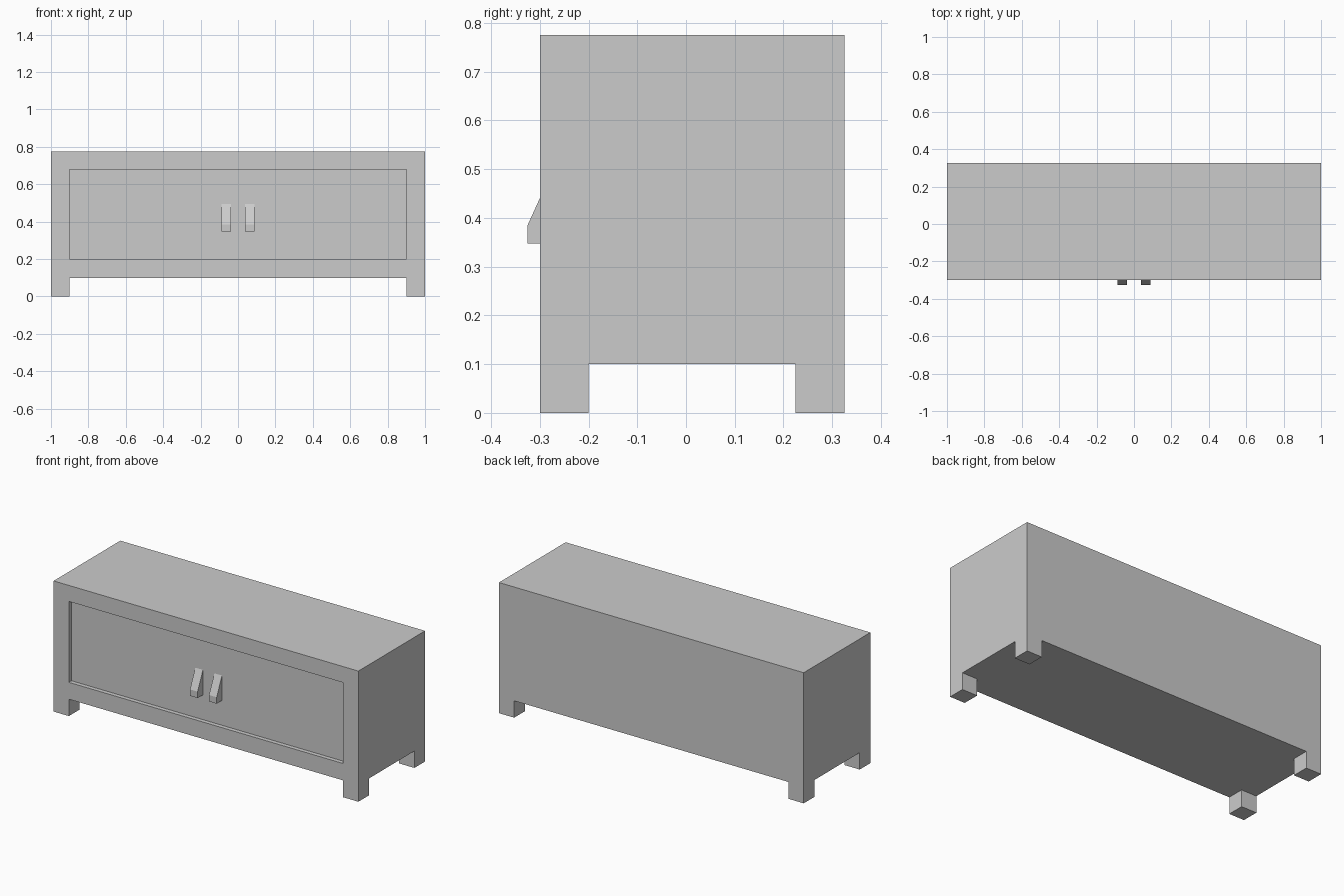
import bpy, bmesh
from mathutils import Matrix, Vector

if "Cube" in bpy.data.objects:
    bpy.data.objects.remove(bpy.data.objects["Cube"])


def add_object(name, bm):
    bmesh.ops.recalc_face_normals(bm, faces=bm.faces)
    mesh = bpy.data.meshes.new(name)
    bm.to_mesh(mesh)
    bm.free()
    obj = bpy.data.objects.new(name, mesh)
    bpy.context.collection.objects.link(obj)
    return obj


def cut(bm, co, no):
    bmesh.ops.bisect_plane(bm, geom=bm.verts[:] + bm.edges[:] + bm.faces[:],
                           plane_co=co, plane_no=no)


def push(bm, faces, offset):
    new = bmesh.ops.extrude_discrete_faces(bm, faces=faces)["faces"]
    bmesh.ops.translate(bm, verts=list({v for f in new for v in f.verts}), vec=offset)


# Cabinet body: box sliced along leg and door lines
FRONT, BACK, FLOOR, TOP = -0.3, 0.325, 0.1, 0.775
bm = bmesh.new()
bmesh.ops.create_cube(bm, size=1, matrix=(
    Matrix.Translation((0, (FRONT + BACK) / 2, (FLOOR + TOP) / 2))
    @ Matrix.Diagonal((2, BACK - FRONT, TOP - FLOOR, 1))))
for x in (-0.9, 0.9):
    cut(bm, (x, 0, 0), (1, 0, 0))
for y in (-0.2, 0.225):
    cut(bm, (0, y, 0), (0, 1, 0))
for z in (0.2, 0.68):
    cut(bm, (0, 0, z), (0, 0, 1))
bm.normal_update()

# Legs: corner faces of the underside pulled down to the ground
corners, door = [], []
for f in bm.faces:
    c = f.calc_center_median()
    if f.normal.z < -0.9 and abs(c.x) > 0.9 and not -0.2 < c.y < 0.225:
        corners.append(f)
    elif f.normal.y < -0.9 and abs(c.x) < 0.9 and 0.2 < c.z < 0.68:
        door.append(f)
push(bm, corners, Vector((0, 0, -FLOOR)))

# Recessed door panel
push(bm, door, Vector((0, 0.025, 0)))
bmesh.ops.dissolve_limit(bm, angle_limit=0.01, verts=bm.verts[:], edges=bm.edges[:])
add_object("cabinet_body", bm)

# Wedge handles: side profile extruded across x
profile = [(-0.275, 0.347), (-0.325, 0.347), (-0.325, 0.385), (-0.275, 0.495)]
for side, x in (("left", -0.0875), ("right", 0.0375)):
    bm = bmesh.new()
    a = [bm.verts.new((x, y, z)) for y, z in profile]
    b = [bm.verts.new((x + 0.05, y, z)) for y, z in profile]
    bm.faces.new(a)
    bm.faces.new(b)
    for i in range(4):
        j = (i + 1) % 4
        bm.faces.new((a[i], a[j], b[j], b[i]))
    add_object(side + "_handle", bm)
